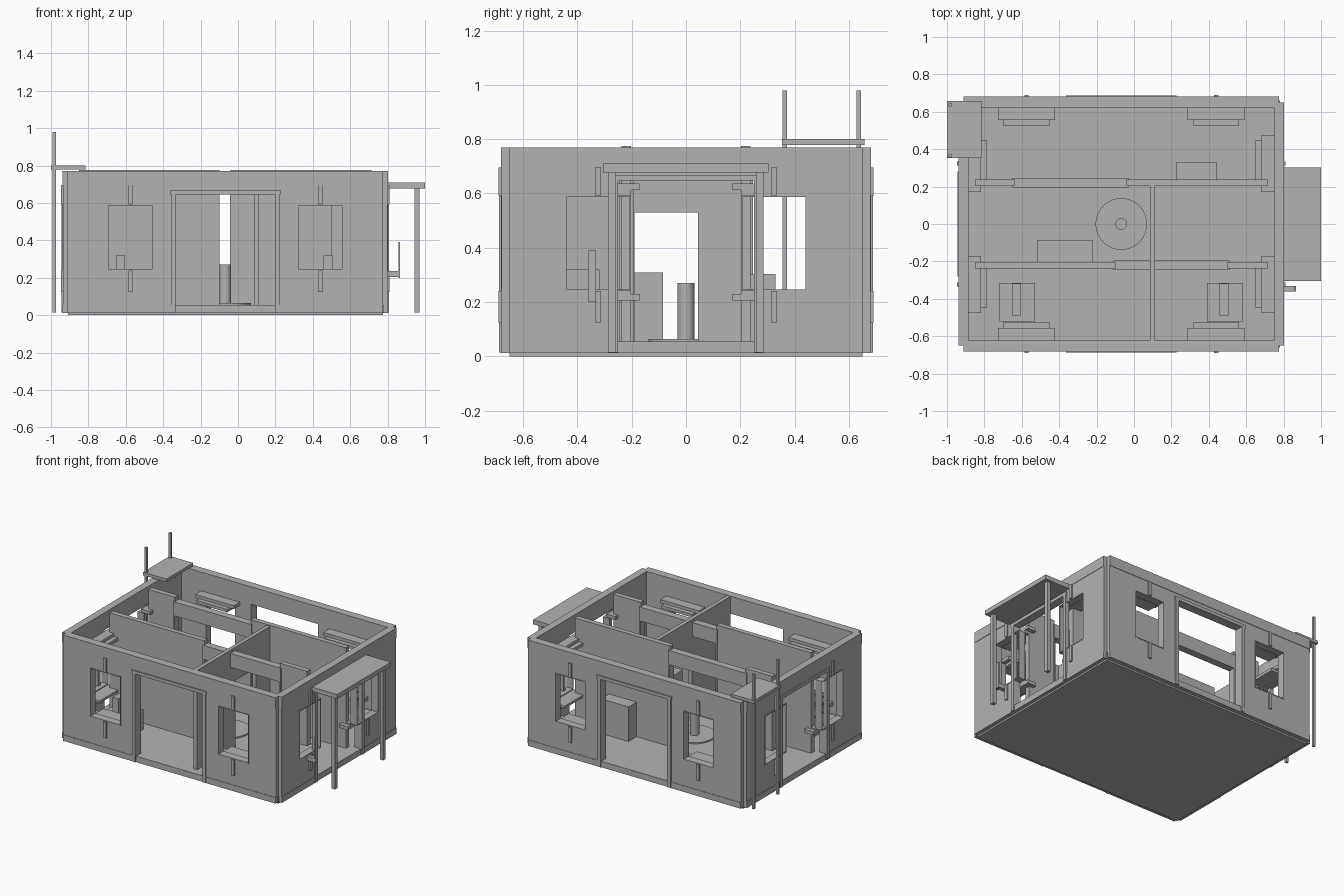
import bpy
import bmesh
from mathutils import Matrix, Vector

if "Cube" in bpy.data.objects:
    bpy.data.objects.remove(bpy.data.objects["Cube"], do_unlink=True)

grey = bpy.data.materials.new("plain grey")
grey.diffuse_color = (0.45, 0.45, 0.45, 1)
grey.use_nodes = True
grey.node_tree.nodes["Principled BSDF"].inputs["Base Color"].default_value = grey.diffuse_color


def finish(name, bm):
    mesh = bpy.data.meshes.new(name)
    bm.to_mesh(mesh)
    bm.free()
    mesh.materials.append(grey)
    obj = bpy.data.objects.new(name, mesh)
    bpy.context.collection.objects.link(obj)
    return obj


def box(name, x, y, z):
    """Box from (low, high) ranges on each axis."""
    bm = bmesh.new()
    mid = Vector([sum(r) / 2 for r in (x, y, z)])
    size = [abs(r[1] - r[0]) for r in (x, y, z)]
    bmesh.ops.create_cube(bm, size=1, matrix=Matrix.Translation(mid) @ Matrix.Diagonal((*size, 1)))
    return finish(name, bm)


def cylinder(name, x, y, z, radius):
    bm = bmesh.new()
    bmesh.ops.create_cone(bm, cap_ends=True, segments=32, radius1=radius, radius2=radius,
                          depth=z[1] - z[0], matrix=Matrix.Translation((x, y, sum(z) / 2)))
    obj = finish(name, bm)
    bpy.ops.object.select_all(action="DESELECT")
    obj.select_set(True)
    bpy.context.view_layer.objects.active = obj
    bpy.ops.object.shade_smooth_by_angle()


def cut(obj, x, y, z):
    cutter = box("cutter", x, y, z)
    cutter.hide_render = True
    mod = obj.modifiers.new("opening", "BOOLEAN")
    mod.operation, mod.solver, mod.object = "DIFFERENCE", "EXACT", cutter
    bpy.context.view_layer.objects.active = obj
    bpy.ops.object.modifier_apply(modifier=mod.name)
    bpy.data.objects.remove(cutter, do_unlink=True)


FLOOR, TOP, MID = 0.055, 0.77, -0.068
WIN, DOOR = (0.24, 0.593), (FLOOR, 0.645)


class Side:
    """Maps along-wall and outward coordinates to the world for one outer wall."""

    def __init__(self, name, axis, sign, centre, outer):
        self.name, self.axis, self.sign = name, axis, sign
        self.centre, self.outer = centre, outer

    def ranges(self, u, depth, z):
        along = (self.centre + u[0], self.centre + u[1])
        out = sorted(self.sign * (self.outer + d) + (MID if self.axis == "y" else 0) for d in depth)
        return (along, out, z) if self.axis == "x" else (out, along, z)

    def box(self, part, u, depth, z):
        return box(self.name + "_" + part, *self.ranges(u, depth, z))

    def cut(self, obj, u, z):
        cut(obj, *self.ranges(u, (-0.2, 0.2), z))


def outer_wall(side, half, door, window, thick):
    wall = side.box("wall", (-half, half), (-thick, 0), (0.012, TOP))
    side.cut(wall, (-door, door), DOOR)
    for s in (-1, 1):
        a, b = sorted((s * window[0], s * window[1]))
        side.cut(wall, (a, b), WIN)
    # raised top band and skirting, skirting broken at the door
    side.box("top_band", (-half, half), (-0.01, 0.003), (0.695, TOP))
    for s in (-1, 1):
        u = sorted((s * half, s * door))
        side.box("skirting", u, (-0.01, 0.003), (0.012, FLOOR))
        # door jamb trim
        side.box("door_jamb", sorted((s * door, s * (door + 0.026))), (-0.02, 0.009), (0.015, 0.645))
        a, b = sorted((s * window[0], s * window[1]))
        mid = (a + b) / 2
        # window lining
        for e in ((a, a + 0.006), (b - 0.006, b)):
            side.box("window_lining", e, (-thick, 0.002), WIN)
        for z in ((WIN[0], WIN[0] + 0.006), (WIN[1] - 0.006, WIN[1])):
            side.box("window_lining", (a, b), (-thick, 0.002), z)
        # outside straps and inside shelves above and below the window
        for z in ((0.125, WIN[0]), (WIN[1], 0.695)):
            side.box("window_strap", (mid - 0.011, mid + 0.011), (-0.01, 0.011), z)
        for wide, narrow in (((0.205, 0.23), (0.222, 0.24)), ((0.612, 0.636), (0.593, 0.614))):
            side.box("window_shelf", (a - 0.03, b + 0.03), (-thick - 0.068, -thick + 0.002), wide)
            side.box("window_ledge", (a, b), (-thick - 0.1, -thick + 0.002), narrow)
    side.box("door_head", (-door - 0.03, door + 0.03), (-0.02, 0.009), (0.645, 0.668))


# base and floor
box("base_slab", (-0.91, 0.775), (-0.65, 0.65), (0, 0.015))
box("floor", (-0.9, 0.78), (-0.66, 0.66), (0.015, FLOOR))

# outer walls
for name, sign in (("front", -1), ("back", 1)):
    outer_wall(Side(name, "x", sign, MID, 0.679), 0.843, 0.265, (0.385, 0.63), 0.055)
for name, sign in (("right", -1), ("left", 1)):
    outer_wall(Side(name, "y", sign, 0, 0.867), 0.65, 0.25, (0.202, 0.446), 0.05)

# lengthwise partitions, each with a wide framed doorway and a lower lintel
for y, gap in ((-0.22, (-0.11, 0.51)), (0.22, (-0.65, -0.03))):
    thin, thick = (y - 0.018, y + 0.018), (y - 0.026, y + 0.026)
    for x in ((-0.85, gap[0] + 0.01), (gap[1] - 0.01, 0.715)):
        box("partition", x, thin, (FLOOR, 0.775))
    box("partition_lintel", gap, thick, (0.645, 0.745))
    for x in ((gap[0], gap[0] + 0.012), (gap[1] - 0.012, gap[1])):
        box("partition_jamb", x, thick, (FLOOR, 0.645))

# cross wall
cross = box("cross_wall", (0.085, 0.113), (-0.625, 0.203), (FLOOR, 0.768))
cut(cross, (0, 0.2), (-0.19, 0.045), (FLOOR - 0.01, 0.53))

# furniture
cylinder("round_mat", MID, 0, (FLOOR - 0.01, 0.064), 0.138)
cylinder("pedestal", MID, 0, (0.06, 0.27), 0.031)
box("low_cabinet", (-0.515, -0.22), (-0.202, -0.085), (FLOOR, 0.308))
box("small_cabinet", (0.225, 0.445), (0.238, 0.33), (FLOOR, 0.303))
for x in (-0.625, 0.485):
    box("seat", (x - 0.095, x + 0.095), (-0.52, -0.315), (FLOOR, 0.2))
    box("seat_block", (x - 0.027, x + 0.02), (-0.49, -0.318), (0.2, 0.32))

# porch canopy on posts
box("canopy", (0.8, 1.0), (-0.305, 0.303), (0.678, 0.71))
for y in (-0.274, 0.272):
    box("canopy_post", (0.943, 0.97), (y - 0.014, y + 0.014), (0.015, 0.68))

# raised platform on two tall poles
box("platform", (-1.0, -0.815), (0.353, 0.657), (0.778, 0.8))
for y in (0.364, 0.637):
    box("platform_pole", (-0.991, -0.973), (y - 0.008, y + 0.008), (0.015, 0.98))

# wall bracket beside the porch
box("bracket_arm", (0.795, 0.865), (-0.36, -0.332), (0.205, 0.235))
box("bracket_upright", (0.857, 0.865), (-0.36, -0.332), (0.2, 0.39))
